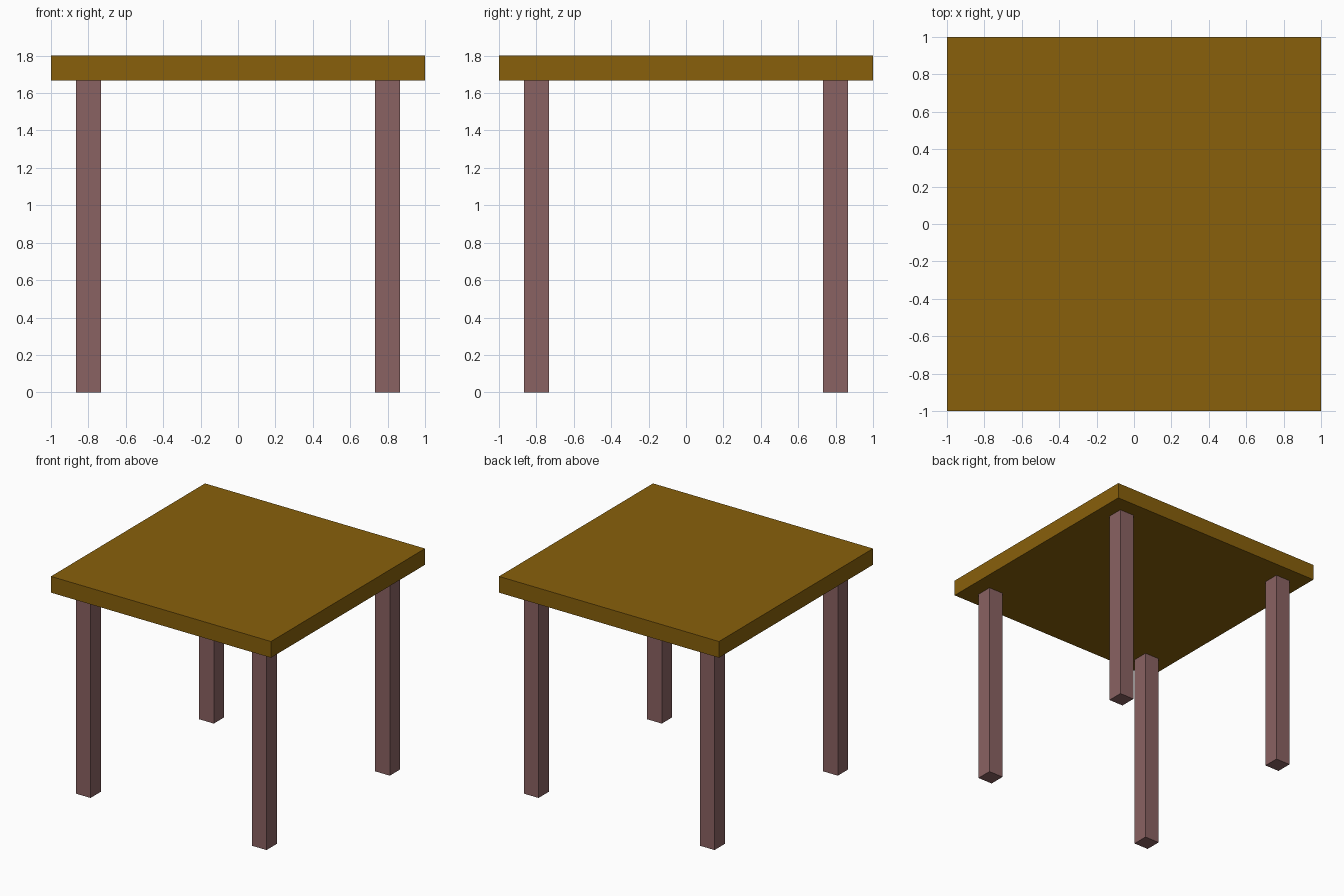
import bpy

if "Cube" in bpy.data.objects:
    bpy.data.objects.remove(bpy.data.objects["Cube"])


def material(name, rgb):
    """Flat material from 0-255 sRGB values."""
    def lin(c):
        c /= 255
        return c / 12.92 if c <= 0.04045 else ((c + 0.055) / 1.055) ** 2.4
    mat = bpy.data.materials.new(name)
    mat.diffuse_color = (*[lin(c) for c in rgb], 1)
    mat.use_nodes = True
    mat.node_tree.nodes["Principled BSDF"].inputs["Base Color"].default_value = mat.diffuse_color
    return mat


def box(name, centre, size, mat):
    bpy.ops.mesh.primitive_cube_add(size=1, location=centre)
    obj = bpy.context.object
    obj.name = name
    obj.scale = size
    bpy.ops.object.transform_apply(location=False, rotation=False, scale=True)
    obj.data.materials.append(mat)
    return obj


golden_wood = material("golden wood", (136, 96, 11))
rosy_wood = material("rosy wood", (138, 98, 98))

HEIGHT = 1.8
THICK = 2 / 15          # tabletop thickness and leg width
LEG_H = HEIGHT - THICK
INSET = 0.8             # leg centre distance from the middle

# Tabletop
box("tabletop", (0, 0, HEIGHT - THICK / 2), (2, 2, THICK), golden_wood)

# Four square legs
for y_name, sy in (("front", -1), ("back", 1)):
    for x_name, sx in (("left", -1), ("right", 1)):
        box(f"{y_name}_{x_name}_leg", (sx * INSET, sy * INSET, LEG_H / 2),
            (THICK, THICK, LEG_H), rosy_wood)
